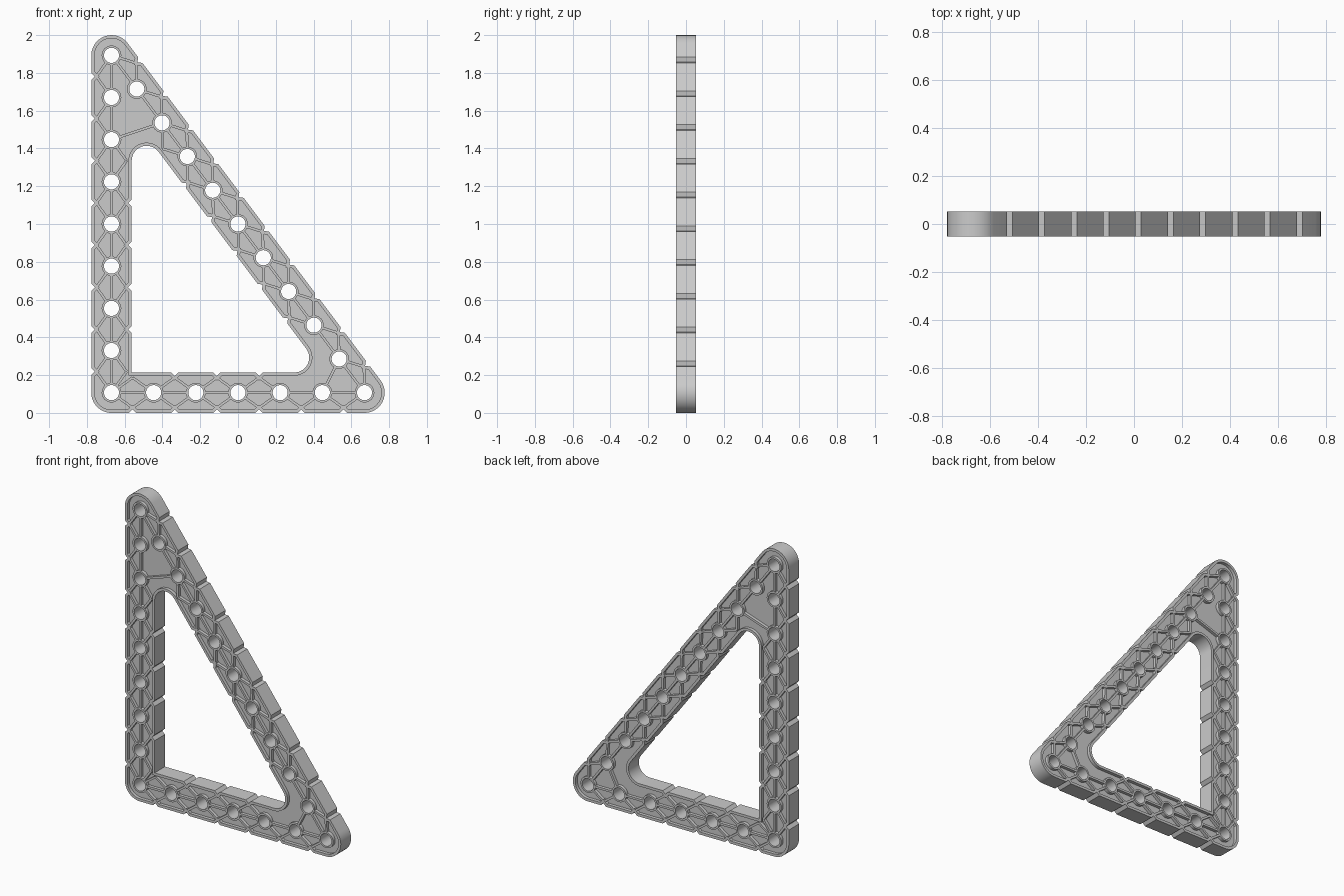
import bpy, bmesh, math
from mathutils import Vector, Matrix

if "Cube" in bpy.data.objects:
    bpy.data.objects.remove(bpy.data.objects["Cube"])

R, HALF = 0.107, 0.053           # bar half-width, half thickness
FLOOR, RIM, NOTCH = 0.032, 0.017, 0.019
PITCH = (2 - 2 * R) / 8
CORNERS = [Vector((-3 * PITCH, R)), Vector((3 * PITCH, R)), Vector((-3 * PITCH, R + 8 * PITCH))]
COUNTS = [6, 10, 8]
FILLETS = [0.0, 0.079, 0.079]


def edge(i):
    a, b = CORNERS[i], CORNERS[(i + 1) % 3]
    u = (b - a).normalized()
    return a, u, Vector((u.y, -u.x)), (b - a).length


def half_angle(i):
    return (math.pi - edge((i - 1) % 3)[1].angle(edge(i)[1])) / 2


def clear(i, t, slack):
    # is distance t along edge i on the straight part of the opening
    j = (i + 1) % 3
    lo = (R + FILLETS[i]) / math.tan(half_angle(i))
    hi = edge(i)[3] - (R + FILLETS[j]) / math.tan(half_angle(j))
    return lo + slack < t < hi - slack


def outline(inner):
    pts = []
    for i in range(3):
        a, u, n, length = edge(i)
        n0, h = edge((i - 1) % 3)[2], half_angle(i)
        f = FILLETS[i] if inner else R
        c = a - (n0 + n).normalized() * ((R + f) / math.sin(h)) if inner else a
        start, sweep = math.atan2(n0.y, n0.x), math.pi - 2 * h
        steps = 14 if f else 0
        for k in range(steps + 1):
            t = start + sweep * k / max(steps, 1)
            pts.append(c + f * Vector((math.cos(t), math.sin(t))))
        # V grooves midway between holes
        s = -1 if inner else 1
        for k in range(COUNTS[i]):
            t = (k + 0.5) * PITCH
            if not inner or clear(i, t, NOTCH + 0.005):
                m = a + u * t + n * R * s
                pts += [m - u * NOTCH, m - n * s * NOTCH, m + u * NOTCH]
    return pts


def offset(pts, d):
    out = []
    for i, p in enumerate(pts):
        e0 = (p - pts[i - 1]).normalized()
        e1 = (pts[(i + 1) % len(pts)] - p).normalized()
        n0, n1 = Vector((-e0.y, e0.x)), Vector((-e1.y, e1.x))
        out.append(p + (n0 + n1) * d / (1 + n0.dot(n1)))
    return out


def circle(c, r, n=32):
    return [c + r * Vector((math.cos(2 * math.pi * k / n), math.sin(2 * math.pi * k / n))) for k in range(n)]


def band(bm, a, b, h):
    # closed wall between two matching loops
    loops = [[bm.verts.new((p.x, y, p.y)) for p in l] for l, y in ((a, -h), (b, -h), (b, h), (a, h))]
    n = len(a)
    for j in range(4):
        l0, l1 = loops[j], loops[(j + 1) % 4]
        for k in range(n):
            bm.faces.new((l0[k], l0[(k + 1) % n], l1[(k + 1) % n], l1[k]))


def rib(bm, p, q, w=0.014, h=HALF - 0.001):
    d, m = q - p, (p + q) / 2
    mat = (Matrix.Translation((m.x, 0, m.y)) @ Matrix.Rotation(-math.atan2(d.y, d.x), 4, 'Y')
           @ Matrix.Diagonal((d.length, 2 * h, w, 1)))
    bmesh.ops.create_cube(bm, size=1, matrix=mat)


def finish(bm, name):
    bmesh.ops.recalc_face_normals(bm, faces=bm.faces)
    me = bpy.data.meshes.new(name)
    bm.to_mesh(me)
    bm.free()
    ob = bpy.data.objects.new(name, me)
    bpy.context.collection.objects.link(ob)
    bpy.ops.object.select_all(action='DESELECT')
    ob.select_set(True)
    bpy.context.view_layer.objects.active = ob
    bpy.ops.object.shade_smooth_by_angle(angle=math.radians(30))


outer, opening = outline(False), outline(True)
holes = [edge(i)[0] + edge(i)[1] * PITCH * k for i in range(3) for k in range(COUNTS[i])]

# outer and inner rims
bm = bmesh.new()
band(bm, outer, offset(outer, RIM), HALF)
finish(bm, "outer_rim")
bm = bmesh.new()
band(bm, opening, offset(opening, -RIM), HALF)
finish(bm, "opening_rim")

# collars around the holes
bm = bmesh.new()
for c in holes:
    band(bm, circle(c, 0.052), circle(c, 0.040), HALF)
finish(bm, "hole_collars")

# centre ribs, diagonal ribs to the grooves and corner rungs
bm = bmesh.new()
for i in range(3):
    a, u, n, length = edge(i)
    for k in range(COUNTS[i]):
        p, q = a + u * PITCH * k, a + u * PITCH * (k + 1)
        rib(bm, p + u * 0.046, q - u * 0.046)
        for s in (1, -1):
            if s < 0 and not clear(i, (k + 0.5) * PITCH, -0.03):
                continue
            m = (p + q) / 2 + n * s * (R - NOTCH - 0.008)
            for e in (p, q):
                rib(bm, e + (m - e).normalized() * 0.046, m)
for p, q in ((holes[5], holes[7]), (holes[14], holes[18])):
    d = (q - p).normalized() * 0.046
    rib(bm, p + d, q - d)
finish(bm, "ribs")

# recessed web plate, pierced by the opening and the holes
cu = bpy.data.curves.new("web_plate", 'CURVE')
cu.dimensions, cu.fill_mode, cu.extrude = '2D', 'BOTH', FLOOR
for loop in [offset(outer, RIM / 2), offset(opening, -RIM / 2)] + [circle(c, 0.046) for c in holes]:
    sp = cu.splines.new('POLY')
    sp.points.add(len(loop) - 1)
    for pt, v in zip(sp.points, loop):
        pt.co = (v.x, v.y, 0, 1)
    sp.use_cyclic_u = True
web = bpy.data.objects.new("web_plate", cu)
web.rotation_euler.x = math.pi / 2
bpy.context.collection.objects.link(web)
bpy.ops.object.select_all(action='DESELECT')
web.select_set(True)
bpy.context.view_layer.objects.active = web
bpy.ops.object.convert(target='MESH')
